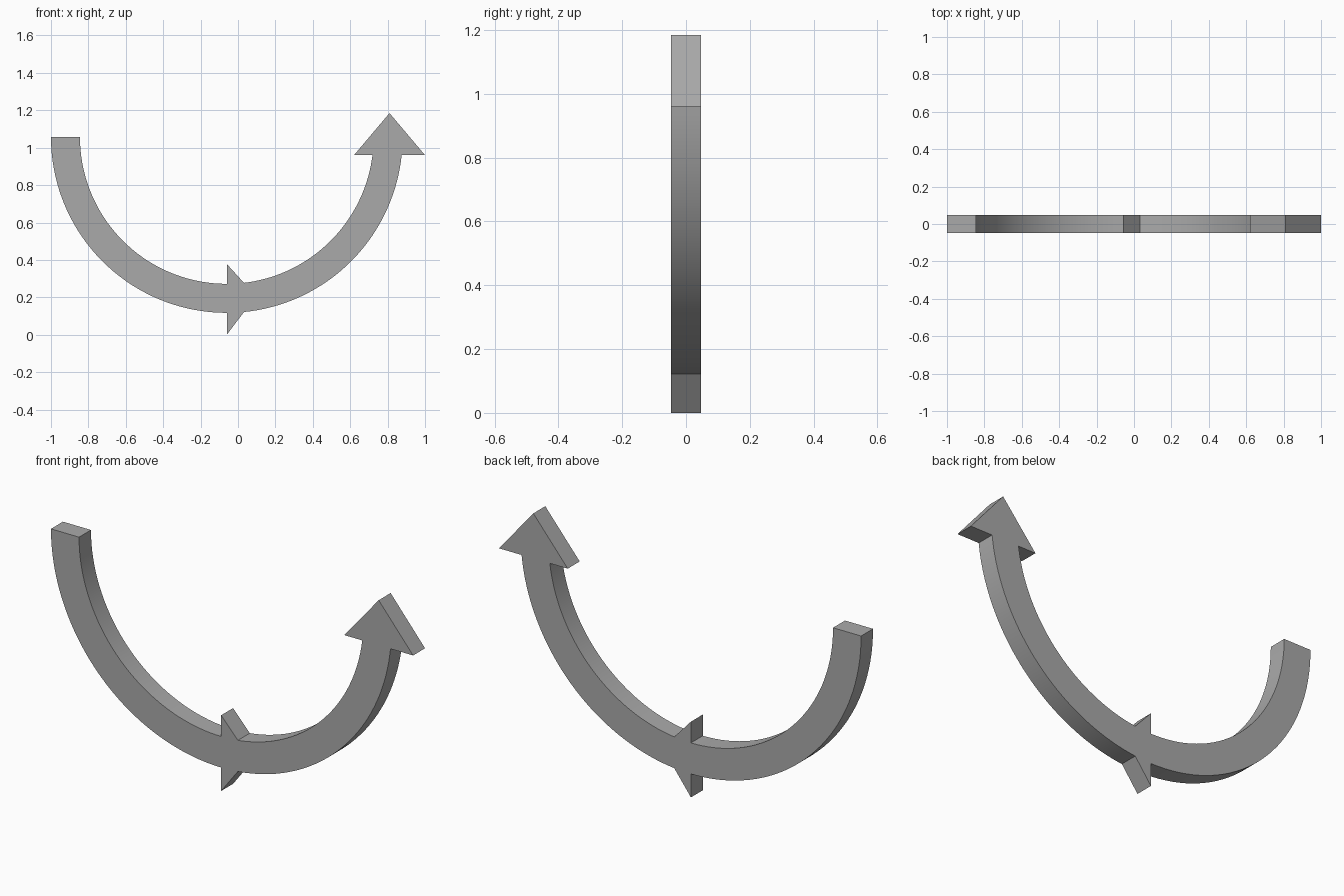
import bpy, bmesh
from math import sin, cos, asin, pi, radians

cube = bpy.data.objects.get("Cube")
if cube:
    bpy.data.objects.remove(cube, do_unlink=True)

CX, CZ = -0.06, 1.057        # centre of the band
R_OUT, R_IN = 0.94, 0.785    # band radii
HALF = 0.047                 # half thickness
HEAD_Z = 0.96                # underside of the arrowhead
BARB_X = 0.032               # where the small arrow meets the band
STEPS = 36


def arc(radius, start, end):
    """Points along the band edge, as (x, z)."""
    return [(CX + radius * cos(start + (end - start) * i / STEPS),
             CZ + radius * sin(start + (end - start) * i / STEPS))
            for i in range(STEPS + 1)]


def half_arcs(radius):
    """Left quarter, then the right part from the small arrow to the head."""
    bottom = 1.5 * pi
    barb = bottom + asin((BARB_X - CX) / radius)
    head = 2 * pi + asin((HEAD_Z - CZ) / radius)
    return arc(radius, pi, bottom), arc(radius, barb, head)


# Outline: outer edge, small arrow barb, arrowhead, then back along the inside
out_left, out_right = half_arcs(R_OUT)
in_left, in_right = half_arcs(R_IN)
head = [(1.0, HEAD_Z), (0.81, 1.185), (0.62, HEAD_Z)]
outline = (out_left + [(CX, 0.0)] + out_right + head
           + in_right[::-1] + [(CX, 0.378)] + in_left[::-1])

# Extrude the outline through its thickness
bm = bmesh.new()
face = bm.faces.new([bm.verts.new((x, -HALF, z)) for x, z in outline])
result = bmesh.ops.extrude_face_region(bm, geom=[face], use_keep_orig=True)
moved = [v for v in result["geom"] if isinstance(v, bmesh.types.BMVert)]
bmesh.ops.translate(bm, verts=moved, vec=(0, 2 * HALF, 0))
bmesh.ops.recalc_face_normals(bm, faces=bm.faces)
mesh = bpy.data.meshes.new("curved_arrow")
bm.to_mesh(mesh)
bm.free()
arrow = bpy.data.objects.new("curved_arrow", mesh)
bpy.context.collection.objects.link(arrow)

# Plain grey material
grey = bpy.data.materials.new("grey")
grey.use_nodes = True
colour = (0.4, 0.4, 0.4, 1.0)
grey.diffuse_color = colour
grey.node_tree.nodes["Principled BSDF"].inputs["Base Color"].default_value = colour
mesh.materials.append(grey)

# Smooth curved edges, crisp corners
bpy.ops.object.select_all(action="DESELECT")
arrow.select_set(True)
bpy.context.view_layer.objects.active = arrow
bpy.ops.object.shade_smooth_by_angle(angle=radians(30))
